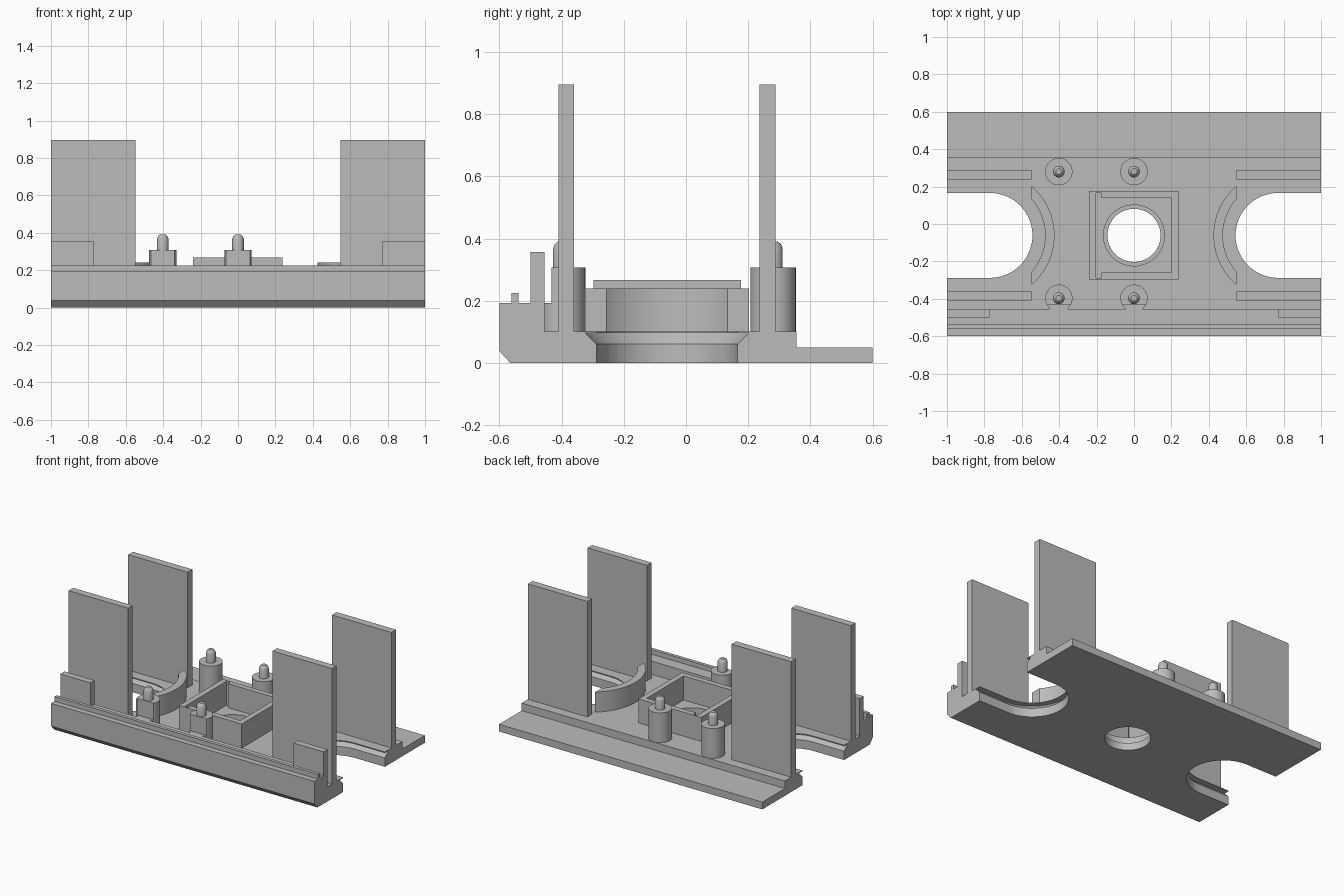
import bpy
import bmesh
from math import sin, cos, pi, sqrt, asin

if "Cube" in bpy.data.objects:
    bpy.data.objects.remove(bpy.data.objects["Cube"])

grey = bpy.data.materials.new("plain_grey")
grey.diffuse_color = (0.5, 0.5, 0.5, 1)
grey.use_nodes = True
grey.node_tree.nodes["Principled BSDF"].inputs["Base Color"].default_value = grey.diffuse_color
CY = -0.061          # y of the bays, ring and central hole
BAY_X, BAY_R = 0.77, 0.227


def loft(name, rings):
    """Closed solid through rings of 3D points with equal counts."""
    bm = bmesh.new()
    vs = [[bm.verts.new(p) for p in ring] for ring in rings]
    n = len(vs[0])
    for a, b in zip(vs, vs[1:]):
        for i in range(n):
            j = (i + 1) % n
            bm.faces.new((a[i], a[j], b[j], b[i]))
    bm.faces.new(vs[0][::-1])
    bm.faces.new(vs[-1])
    bmesh.ops.recalc_face_normals(bm, faces=bm.faces)
    me = bpy.data.meshes.new(name)
    bm.to_mesh(me)
    bm.free()
    me.materials.append(grey)
    ob = bpy.data.objects.new(name, me)
    bpy.context.collection.objects.link(ob)
    return ob


def prism(name, pts, z0, z1):
    return loft(name, [[(x, y, z) for x, y in pts] for z in (z0, z1)])


def box(name, x0, x1, y0, y1, z0, z1):
    return prism(name, [(x0, y0), (x1, y0), (x1, y1), (x0, y1)], z0, z1)


def circle(x, y, r, n=48):
    return [(x + r * cos(2 * pi * i / n), y + r * sin(2 * pi * i / n)) for i in range(n)]


def stadium(s, r):
    """Slot open towards the end of the plate; s is the side."""
    arc = [(s * (BAY_X - r * cos(a)), CY + r * sin(a))
           for a in [-pi / 2 + pi * i / 32 for i in range(33)]]
    return [(s * 1.2, CY - r)] + arc + [(s * 1.2, CY + r)]


def cut(target, cutter):
    mod = target.modifiers.new("cut", "BOOLEAN")
    mod.operation = "DIFFERENCE"
    mod.solver = "EXACT"
    mod.object = cutter
    bpy.context.view_layer.objects.active = target
    bpy.ops.object.modifier_apply(modifier=mod.name)
    bpy.data.objects.remove(cutter)


def smooth(ob):
    ob.data.shade_smooth()
    ob.data.set_sharp_from_angle(angle=pi / 6)


# Base plate with front rail, ridge and low back ledge
profile = [(-0.565, 0), (0.6, 0), (0.6, 0.05), (0.355, 0.05), (0.355, 0.102),
           (-0.455, 0.102), (-0.455, 0.193), (-0.538, 0.193), (-0.538, 0.225),
           (-0.561, 0.225), (-0.561, 0.193), (-0.6, 0.193), (-0.6, 0.038)]
base = loft("base_plate", [[(x, y, z) for y, z in profile] for x in (-1, 1)])

# End bays with a sloped groove under the top lip
for s in (-1, 1):
    cut(base, prism("bay_cutter", stadium(s, BAY_R), -0.1, 0.3))
    cut(base, loft("groove_cutter", [[(x, y, z) for x, y in stadium(s, r)]
                                     for r, z in ((0.207, 0.04), (0.262, 0.096))]))

# Central hole with counterbore
cut(base, prism("hole_cutter", circle(0, CY, 0.142, 64), -0.1, 0.3))
cut(base, prism("counterbore_cutter", circle(0, CY, 0.163, 64), 0.05, 0.3))
smooth(base)

# Tall walls, front tabs and curved guards at both ends
for s, side in ((-1, "left"), (1, "right")):
    xs = sorted((s * 0.548, s))
    box("front_wall_" + side, *xs, -0.41, -0.36, 0.09, 0.895)
    box("back_wall_" + side, *xs, 0.237, 0.288, 0.09, 0.895)
    box("front_tab_" + side, *sorted((s * 0.772, s)), -0.5, -0.455, 0.18, 0.357)
    pts = []
    for r, d in ((0.345, 1), (0.295, -1)):
        a = asin(sqrt(r * r - 0.222 ** 2) / r)
        pts += [(s * (BAY_X - r * cos(t)), CY + r * sin(t))
                for t in [d * a * (i / 16 - 1) for i in range(33)]]
    smooth(prism("curved_guard_" + side, pts, 0.09, 0.24))

# Square socket with a slot along its left wall
socket = box("square_socket", -0.24, 0.237, -0.298, 0.177, 0.1, 0.267)
cut(socket, box("socket_cutter", -0.2, 0.2, -0.26, 0.14, 0.0, 0.4))
cut(socket, box("slot_cutter", -0.202, -0.175, -0.288, 0.165, 0.0, 0.4))

# Posts with tapered pegs; the front ones are flattened above the rail
for x in (-0.402, 0.0):
    for y, row in ((-0.397, "front"), (0.28, "back")):
        ring = circle(x, y, 0.073)
        if row == "front":
            smooth(prism("front_post_foot", ring, 0.09, 0.193))
            ring = [(px, max(py, -0.432)) for px, py in ring]
            ring = [p for i, p in enumerate(ring)
                    if p[1] > -0.432 or ring[i - 1][1] > -0.432
                    or ring[(i + 1) % len(ring)][1] > -0.432]
        smooth(prism(row + "_post", ring, 0.09, 0.307))
        smooth(loft(row + "_peg", [[(px, py, z) for px, py in circle(x, y, r, 32)]
                                   for r, z in ((0.031, 0.29), (0.031, 0.367),
                                                (0.025, 0.382), (0.016, 0.39))]))
